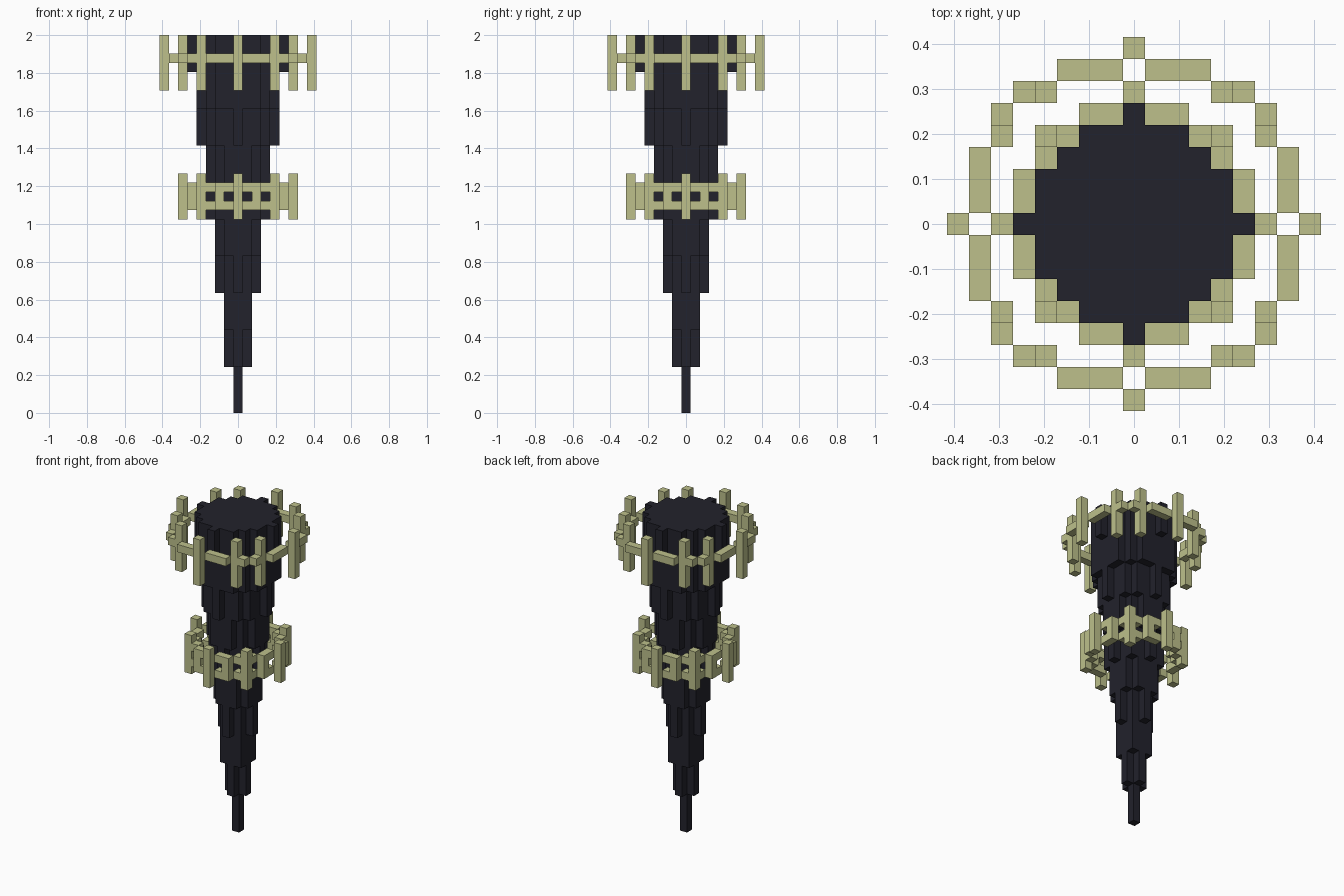
import bpy
import bmesh

cube = bpy.data.objects.get("Cube")
if cube:
    bpy.data.objects.remove(cube, do_unlink=True)

U = 2 / 41  # edge length of one block


def material(name, rgb, roughness):
    mat = bpy.data.materials.new(name)
    mat.use_nodes = True
    mat.diffuse_color = (*rgb, 1)
    shader = mat.node_tree.nodes["Principled BSDF"]
    shader.inputs["Base Color"].default_value = (*rgb, 1)
    shader.inputs["Roughness"].default_value = roughness
    return mat


DARK = material("dark_slate", (0.016, 0.016, 0.025), 0.8)
GREEN = material("pale_olive", (0.51, 0.53, 0.26), 0.8)


def make_object(name, bm, mat):
    bmesh.ops.recalc_face_normals(bm, faces=bm.faces)
    mesh = bpy.data.meshes.new(name)
    bm.to_mesh(mesh)
    bm.free()
    mesh.materials.append(mat)
    obj = bpy.data.objects.new(name, mesh)
    bpy.context.collection.objects.link(obj)


def block_shell(name, cells, levels, mat):
    """Outer skin of blocks (i, j, tier); tier t spans levels[t] to levels[t + 1]."""
    bm = bmesh.new()
    verts = {}

    def vert(key):
        if key not in verts:
            i, j, t = key
            verts[key] = bm.verts.new(((i - 0.5) * U, (j - 0.5) * U, levels[t] * U))
        return verts[key]

    for cell in cells:
        for axis in range(3):
            for side in (0, 1):
                beside = list(cell)
                beside[axis] += 2 * side - 1
                if tuple(beside) in cells:
                    continue
                corners = []
                for a, b in ((0, 0), (1, 0), (1, 1), (0, 1)):
                    key = list(cell)
                    key[axis] += side
                    key[(axis + 1) % 3] += a
                    key[(axis + 2) % 3] += b
                    corners.append(vert(tuple(key)))
                bm.faces.new(corners if side else corners[::-1])
    make_object(name, bm, mat)


def mirrored(points):
    """All reflections of plan positions, across both axes and the diagonal."""
    return {(sx * a, sy * b) for p in points for a, b in (p, p[::-1])
            for sx in (1, -1) for sy in (1, -1)}


def ring(name, posts, post_span, bars, bar_layers):
    # Upright posts
    for n, (i, j) in enumerate(sorted(mirrored(posts))):
        block_shell(f"{name}_post_{n + 1}", {(i, j, 0)}, post_span, GREEN)
    # Rails between the posts
    for layer in bar_layers:
        cells = {(i, j, 0) for i, j in mirrored(bars)}
        block_shell(f"{name}_rail_{layer}", cells, (layer, layer + 1), GREEN)


# Tapered body: round tiers that widen by half a block each
levels = [0] + [5 + 4 * t for t in range(10)]
body = {(i, j, t) for t in range(10) for i in range(-5, 6) for j in range(-5, 6)
        if i * i + j * j <= ((t + 1) / 2) ** 2 and abs(i * j) != 12}
block_shell("tapered_body", body, levels, DARK)

# Upper ring: twelve posts and one rail
ring("upper_ring", [(8, 0), (6, 4)], (35, 41),
     [(7, 1), (7, 2), (7, 3), (6, 5)], [38])

# Lower ring: eight posts and two rails
ring("lower_ring", [(6, 0), (4, 4)], (21, 26),
     [(5, 1), (5, 2), (4, 3)], [22, 24])

# Short struts joining the two lower rails
struts = {(i, j, 0) for i, j in mirrored([(5, 2)])}
block_shell("lower_ring_struts", struts, (23, 24), GREEN)
